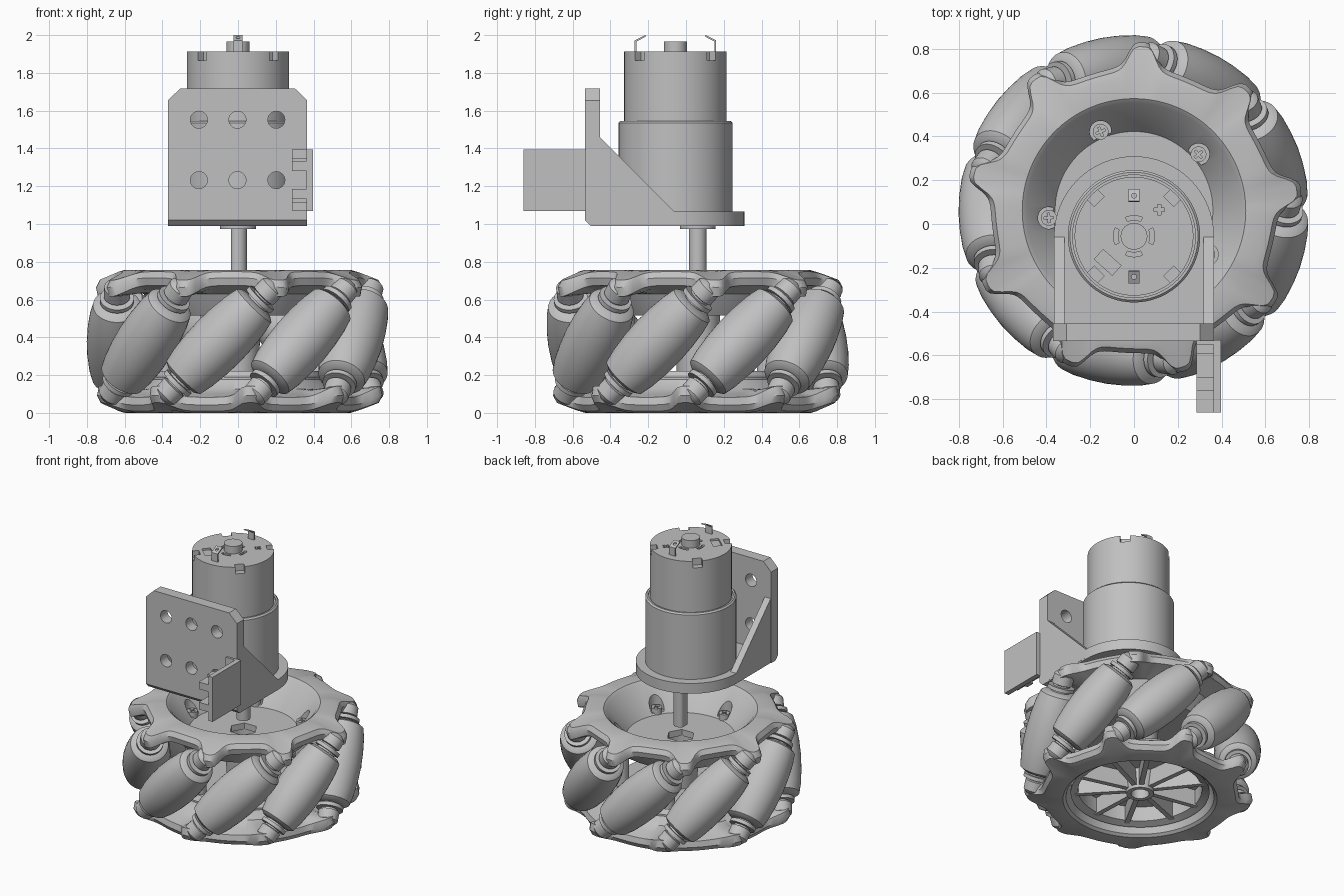
import bpy, bmesh
from math import sin, cos, pi, radians
from mathutils import Matrix, Vector

if "Cube" in bpy.data.objects:
    bpy.data.objects.remove(bpy.data.objects["Cube"])

grey = bpy.data.materials.new("plain_grey")
grey.use_nodes = True
grey.diffuse_color = (0.53, 0.53, 0.53, 1)
grey.node_tree.nodes["Principled BSDF"].inputs["Base Color"].default_value = (0.53, 0.53, 0.53, 1)

WHEEL = Vector((0, 0.062, 0))     # wheel and shaft axis
MOTOR = Vector((0, -0.056, 0))    # motor axis
H = 0.757                         # wheel height
TEETH = 9


def select(ob):
    bpy.ops.object.select_all(action='DESELECT')
    ob.select_set(True)
    bpy.context.view_layer.objects.active = ob


def finish(name, bm, matrix=None):
    bmesh.ops.remove_doubles(bm, verts=bm.verts, dist=1e-5)
    bmesh.ops.recalc_face_normals(bm, faces=bm.faces)
    if matrix:
        bm.transform(matrix)
    mesh = bpy.data.meshes.new(name)
    bm.to_mesh(mesh)
    bm.free()
    ob = bpy.data.objects.new(name, mesh)
    bpy.context.collection.objects.link(ob)
    mesh.materials.append(grey)
    select(ob)
    bpy.ops.object.shade_smooth_by_angle(angle=radians(35))
    return ob


def sweep(name, section, n, closed, matrix=None):
    """Turn a section, given as a function of the angle, around z."""
    bm = bmesh.new()
    rings = []
    for i in range(n):
        t = 2 * pi * i / n
        rings.append([bm.verts.new((r * cos(t), r * sin(t), z)) for r, z in section(t)])
    m = len(rings[0])
    for i in range(n):
        a, b = rings[i], rings[(i + 1) % n]
        for j in range(m if closed else m - 1):
            k = (j + 1) % m
            bm.faces.new((a[j], b[j], b[k], a[k]))
    bmesh.ops.dissolve_degenerate(bm, dist=1e-6, edges=bm.edges)
    return finish(name, bm, matrix)


def lathe(name, pts, at, n=48):
    matrix = at if isinstance(at, Matrix) else Matrix.Translation(at)
    return sweep(name, lambda t: pts, n, False, matrix)


def cylinder(name, r, z0, z1, at, n=48):
    return lathe(name, [(0, z0), (r, z0), (r, z1), (0, z1)], at, n)


def prism(name, pts, lo, hi, axis='z', matrix=None):
    put = {'x': lambda u, v, h: (h, u, v), 'y': lambda u, v, h: (u, h, v),
           'z': lambda u, v, h: (u, v, h)}[axis]
    bm = bmesh.new()
    a = [bm.verts.new(put(u, v, lo)) for u, v in pts]
    b = [bm.verts.new(put(u, v, hi)) for u, v in pts]
    bm.faces.new(a)
    bm.faces.new(b)
    for i in range(len(pts)):
        k = (i + 1) % len(pts)
        bm.faces.new((a[i], a[k], b[k], b[i]))
    return finish(name, bm, matrix)


def rect(x0, x1, y0, y1):
    return [(x0, y0), (x1, y0), (x1, y1), (x0, y1)]


def circle(r, n=24, x=0, y=0):
    return [(x + r * cos(2 * pi * i / n), y + r * sin(2 * pi * i / n)) for i in range(n)]


def cut(ob, cutters):
    for c in cutters:
        mod = ob.modifiers.new("cut", 'BOOLEAN')
        mod.object, mod.solver = c, 'EXACT'
        select(ob)
        bpy.ops.object.modifier_apply(modifier=mod.name)
        bpy.data.objects.remove(c)
    select(ob)
    bpy.ops.object.shade_smooth_by_angle(angle=radians(35))


def turn(at, deg):
    return Matrix.Translation(at) @ Matrix.Rotation(radians(deg), 4, 'Z')


# Toothed dishes: each tooth reaches out to carry a roller end
def dish(name, floor, foot, hole, flip):
    def section(t):
        a = (radians(42) - t) if flip else t
        d = (a * 180 / pi - 7 + 20) % 40 - 20
        b = 1 / (1 + (abs(d) / 5.5) ** 4)
        edge = 0.65 + 0.118 * b
        pts = [(hole(a), floor), (foot, floor), (0.49, H - 0.015), (0.51, H),
               (0.60, H - 0.01 * b), (edge - 0.02, 0.748 - 0.045 * b),
               (edge, 0.715 - 0.05 * b), (edge - 0.01, 0.675 - 0.06 * b),
               (0.57, 0.655 - 0.02 * b), (0.50, 0.63), (0.46, floor),
               (0.43, floor - 0.045), (hole(a), floor - 0.045)]
        return [(r, H - z) for r, z in pts] if flip else pts
    return sweep(name, section, 216, True, Matrix.Translation(WHEEL))


def hexagon(t):
    return 0.095 * cos(pi / 6) / cos(t % (pi / 3) - pi / 6)


upper = dish("upper_dish", 0.56, 0.36, hexagon, False)
dish("lower_dish", 0.58, 0.44, lambda t: 0.06, True)

# Barrel rollers with collars and rounded end bearings, leaning 45 degrees
half = [(0.44, 0), (0.43, 0.045), (0.405, 0.068), (0.34, 0.07), (0.335, 0.055), (0.325, 0.055),
        (0.325, 0.09), (0.30, 0.09), (0.30, 0.065), (0.288, 0.065), (0.285, 0.1),
        (0.268, 0.126), (0.2, 0.141), (0.1, 0.152)]
barrel = [(r, s) for s, r in half] + [(0.156, 0)] + [(r, -s) for s, r in reversed(half)]
for i in range(TEETH):
    place = (turn(WHEEL + Vector((0, 0, H / 2)), 21 + 40 * i)
             @ Matrix.Translation((0.645, 0, 0)) @ Matrix.Rotation(radians(-45), 4, 'X'))
    lathe(f"roller_{i + 1}", barrel, place, 40)

# Hub core, posts and pocketed screws between the dishes
lathe("hub_core", [(0.06, 0.04), (0.09, 0.04), (0.11, 0.16), (0.12, 0.54), (0.1, 0.54),
                   (0.1, 0.3), (0.06, 0.3), (0.06, 0.04)], WHEEL)
for i in range(5):
    a = 41 + 72 * i
    spot = turn(WHEEL, a) @ Matrix.Translation((0.39, 0, 0))
    cut(upper, [cylinder("pocket", 0.05, 0.572, 0.9, spot, 32)])
    cylinder(f"post_{i + 1}", 0.045, 0.18, 0.54, spot, 20)
    head = cylinder(f"screw_head_{i + 1}", 0.036, 0.56, 0.605, spot, 24)
    cut(head, [prism("slot", rect(-0.022, 0.022, -0.005, 0.005), 0.59, 0.63, 'z',
                     spot @ Matrix.Rotation(q, 4, 'Z')) for q in (0, pi / 2)])
    # paired spokes on the underside
    for k, side in enumerate((-1, 1)):
        prism(f"spoke_{i + 1}_{k + 1}", [(0.075, side * 0.02 - 0.018), (0.43, side * 0.12 - 0.018),
              (0.43, side * 0.12 + 0.018), (0.075, side * 0.02 + 0.018)], 0.06, 0.19, 'z',
              turn(WHEEL, a))
lathe("spoke_ring", [(0.41, 0.19), (0.41, 0.07), (0.46, 0.05), (0.46, 0.19)], WHEEL, 64)

# Output shaft with a flat, and its collar
prism("shaft", [(max(x, -0.036), y) for x, y in circle(0.047, 32)], 0.64, 1.0, 'z',
      Matrix.Translation(WHEEL))
cylinder("shaft_collar", 0.095, 0.974, 1.0, WHEEL)

# Bracket: base, face plate with holes, side gussets
arc = [(0.365 * cos(pi * i / 32), MOTOR.y + 0.365 * sin(pi * i / 32)) for i in range(33)]
prism("bracket_base", arc + [(-0.365, -0.455), (0.365, -0.455)], 0.99, 1.065)
prism("bracket_corner", [(-0.535, 1.02), (-0.505, 0.99), (-0.455, 0.99), (-0.455, 1.02)],
      -0.37, 0.366, 'x')
face = prism("bracket_face", [(-0.37, 1.02), (0.366, 1.02), (0.366, 1.655), (0.302, 1.717),
             (-0.307, 1.717), (-0.37, 1.655)], -0.535, -0.455, 'y')
cut(face, [prism("hole", circle(0.045, 32, x, z), -0.6, -0.4, 'y')
           for x in (-0.207, -0.003, 0.203) for z in (1.232, 1.552)])
for side, name in ((-1, "right"), (1, "left")):
    lo, hi = sorted((side * 0.318, side * 0.366))
    prism(f"{name}_gusset", [(-0.46, 1.0), (-0.06, 1.0), (-0.06, 1.065), (-0.455, 1.46),
          (-0.46, 1.46)], lo, hi, 'x')

# Thin side clip with stepped teeth along its inner face, mirrored about mid height
mid = 1.2325
prism("clip_plate", rect(-0.86, -0.53, 1.07, 1.395), 0.362, 0.397, 'x')
for side, name in ((-1, "lower"), (1, "upper")):
    prism(f"clip_{name}_teeth", [(y, mid + side * h) for y, h in (
        (-0.86, 0.048), (-0.53, 0.048), (-0.53, 0.162), (-0.55, 0.162), (-0.55, 0.075),
        (-0.59, 0.075), (-0.59, 0.1), (-0.70, 0.1), (-0.70, 0.118), (-0.76, 0.118),
        (-0.76, 0.1), (-0.86, 0.1))], 0.285, 0.365, 'x')

# Gear housing and motor can with rim notches and recessed cap details
lathe("gear_housing", [(0, 1.06), (0.302, 1.06), (0.302, 1.535), (0.292, 1.545), (0.28, 1.545),
                       (0.28, 1.535), (0, 1.535)], MOTOR, 72)
can = cylinder("motor_can", 0.271, 1.53, 1.913, MOTOR, 72)
cut(can, [prism("notch", rect(0.225, 0.3, -0.032, 0.032), 1.865, 2.0, 'z', turn(MOTOR, a))
          for a in (45, 135, 225, 315)])
band = [radians(-24 + 8 * k) for k in range(7)]
vent = [(0.094 * cos(t), 0.094 * sin(t)) for t in band]
vent += [(0.074 * cos(t), 0.074 * sin(t)) for t in reversed(band)]
cut(can, [prism("vent", vent, 1.88, 2.0, 'z', turn(MOTOR, 90 * i)) for i in range(4)])
cut(can, [prism("recess", rect(-0.055, 0.055, -0.03, 0.03), 1.9, 2.0, 'z',
                turn(Vector((-0.12, -0.175, 0)), -42))])
cut(can, [prism("cross", rect(-0.024, 0.024, -0.008, 0.008), 1.89, 2.0, 'z',
                turn(Vector((0.115, 0.065, 0)), a)) for a in (0, 90)])
cylinder("motor_boss", 0.061, 1.9, 1.967, MOTOR, 32)

# Bent terminals with eyelets
for side, name in ((-1, "front"), (1, "back")):
    prof = [(0.216, 1.9), (0.216, 1.972), (0.160, 2.0), (0.157, 1.992), (0.206, 1.966), (0.206, 1.9)]
    tab = prism(f"{name}_terminal", [(MOTOR.y + side * y, z) for y, z in prof], -0.025, 0.025, 'x')
    cut(tab, [prism("eyelet", circle(0.011, 16, 0, MOTOR.y + side * 0.185), 1.95, 2.05)])
